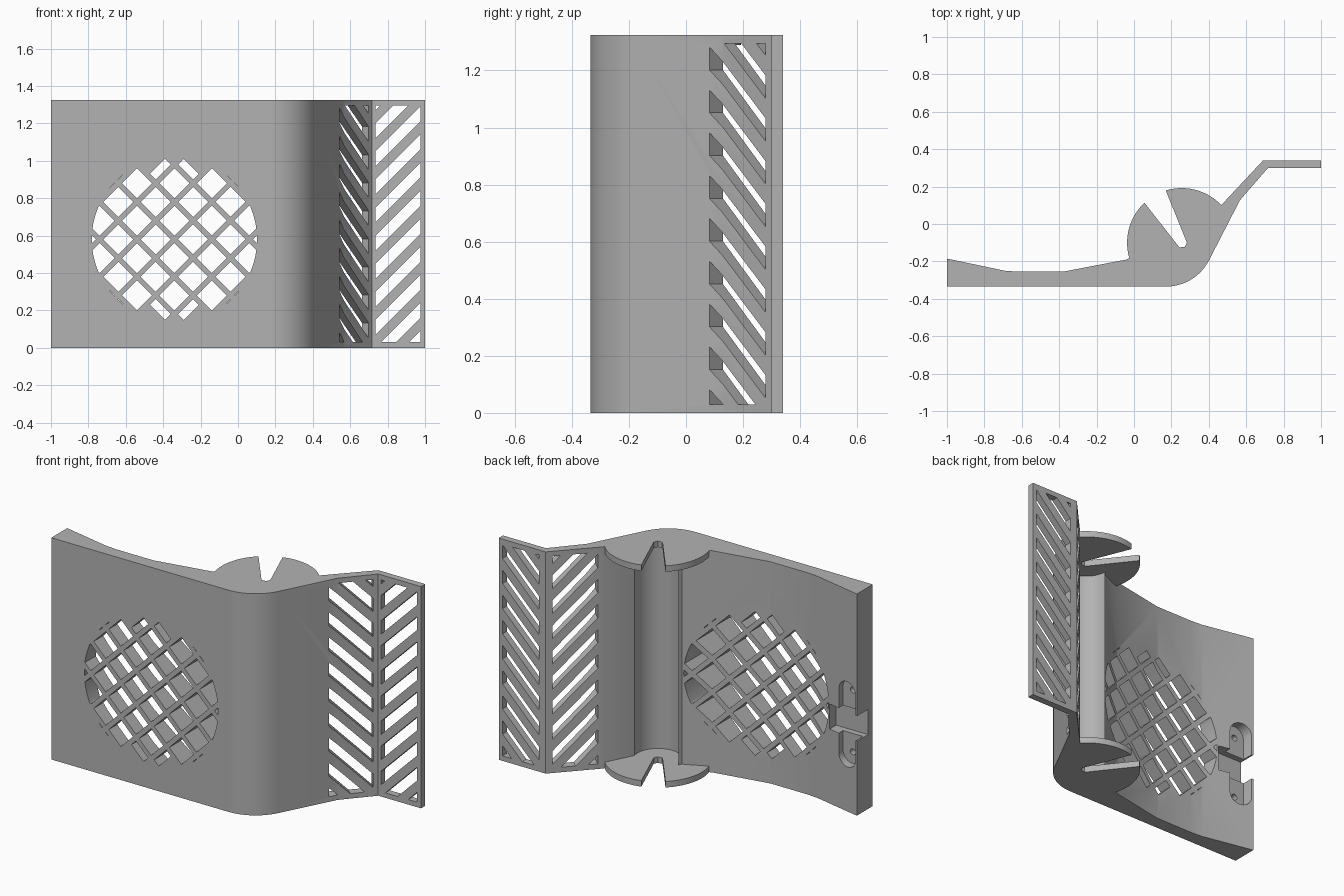
import bpy, bmesh, math
from mathutils import Vector

cube = bpy.data.objects.get("Cube")
if cube:
    bpy.data.objects.remove(cube, do_unlink=True)

HEIGHT = 1.325
PIN = (0.255, -0.10)          # hinge pin axis
CAP = 0.036                   # hinge cap thickness

grey = bpy.data.materials.new("plain_grey")
grey.use_nodes = True
grey.diffuse_color = (0.45, 0.45, 0.45, 1)
grey.node_tree.nodes["Principled BSDF"].inputs["Base Color"].default_value = (0.45, 0.45, 0.45, 1)


def arc(centre, radius, start, end, steps):
    angles = [math.radians(start + (end - start) * i / steps) for i in range(steps + 1)]
    return [(centre[0] + radius * math.cos(a), centre[1] + radius * math.sin(a)) for a in angles]


def prism(target, points, push, planes=()):
    """Add a polygon, clipped by planes (point, outward normal), extruded along push."""
    tmp = bmesh.new()
    tmp.faces.new([tmp.verts.new(p) for p in points])
    for co, no in planes:
        bmesh.ops.bisect_plane(tmp, geom=tmp.verts[:] + tmp.edges[:] + tmp.faces[:], dist=1e-5,
                               plane_co=co, plane_no=no, clear_outer=True)
    if tmp.faces and sum(f.calc_area() for f in tmp.faces) > 1e-5:
        new = bmesh.ops.extrude_face_region(tmp, geom=tmp.faces[:])["geom"]
        bmesh.ops.translate(tmp, vec=push, verts=[g for g in new if isinstance(g, bmesh.types.BMVert)])
        bmesh.ops.recalc_face_normals(tmp, faces=tmp.faces[:])
        mesh = bpy.data.meshes.new("piece")
        tmp.to_mesh(mesh)
        target.from_mesh(mesh)
        bpy.data.meshes.remove(mesh)
    tmp.free()


def to_object(name, bm):
    mesh = bpy.data.meshes.new(name)
    bm.to_mesh(mesh)
    bm.free()
    mesh.materials.append(grey)
    ob = bpy.data.objects.new(name, mesh)
    bpy.context.collection.objects.link(ob)
    return ob


def activate(ob):
    bpy.ops.object.select_all(action='DESELECT')
    ob.select_set(True)
    bpy.context.view_layer.objects.active = ob


def cut(ob, bm):
    cutter = to_object("cutter", bm)
    cutter.hide_render = True
    mod = ob.modifiers.new("cut", 'BOOLEAN')
    mod.operation, mod.solver, mod.object = 'DIFFERENCE', 'EXACT', cutter
    activate(ob)
    bpy.ops.object.modifier_apply(modifier=mod.name)
    bpy.data.objects.remove(cutter, do_unlink=True)


# Bent plate with the hinge groove, as one extruded profile
profile = [(-1, -0.335)]
profile += arc((0.17, -0.075), 0.26, -90, -27, 12)
profile += [(0.567, 0.128), (0.717, 0.30), (1, 0.30), (1, 0.34), (0.69, 0.34), (0.47, 0.105)]
profile += arc(PIN, 0.135, 16, -180, 24)
profile += [(0.11, -0.12), (-0.04, -0.19), (-0.38, -0.255), (-0.62, -0.255), (-0.69, -0.25), (-1, -0.185)]
bm = bmesh.new()
prism(bm, [(x, y, 0) for x, y in profile], (0, 0, HEIGHT))
body = to_object("bent_plate", bm)

# Chevron slots in the slanted and the flat panel
slots = bmesh.new()
limits = [((0, 0, 0.03), (0, 0, -1)), ((0, 0, 1.295), (0, 0, 1))]


def slot_row(origin, along, length, push, first, slope):
    along = Vector(along).normalized() * length
    for k in range(-2, 11):
        z = first + 0.15 * k
        a = Vector((*origin, z))
        b = a + along + Vector((0, 0, slope * length))
        half = Vector((0, 0, 0.04))
        prism(slots, [a - half, b - half, b + half, a + half], push, limits)


slot_row((0.555, 0.071), (0.683, 0.73, 0), 0.25, (-0.095, 0.089, 0), 0.192, -1)
slot_row((0.735, 0.26), (1, 0, 0), 0.24, (0, 0.12, 0), 0.11, 1)
cut(body, slots)

# Round grille: diagonal cells clipped to a circle
grille = bmesh.new()
centre = Vector((-0.34, -0.5, 0.58))
disc = [(centre.x + u, centre.y, centre.z + v) for u, v in arc((0, 0), 0.442, 0, 354.375, 63)]
P, Q = Vector((1, 0, 1)), Vector((-1, 0, 1))
STEP, BAR = 0.2, 0.02


def band(axis, low, high):
    return [(centre + axis * low / 2, -axis), (centre + axis * high / 2, axis)]


def span(i, other):
    """Limits of cell i; the outer cells stop short near the top and bottom."""
    low, high = STEP * i + BAR, STEP * (i + 1) - BAR
    if i == 2 and other >= 1:
        high = 0.48
    if i == -3 and other <= -2:
        low = -0.48
    return low, high


for i in range(-4, 4):
    for j in range(-4, 4):
        if (i, j) in ((2, 2), (-3, -3)):
            continue
        prism(grille, disc, (0, 0.6, 0), band(P, *span(i, j)) + band(Q, *span(j, i)))
cut(body, grille)

# Latch seat on the back: rounded pocket, deeper cross channel, two blind holes
LATCH_X, LATCH_Z = -0.925, 0.52


def latch_cut(outline, floor):
    bm = bmesh.new()
    prism(bm, [(x, floor, z) for x, z in outline], (0, 0.3, 0))
    cut(body, bm)


latch_cut(arc((LATCH_X, LATCH_Z + 0.19), 0.065, 0, 180, 12)
          + arc((LATCH_X, LATCH_Z - 0.19), 0.065, 180, 360, 12), -0.255)
latch_cut([(-1.05, LATCH_Z - 0.075), (-0.79, LATCH_Z - 0.075),
           (-0.79, LATCH_Z + 0.075), (-1.05, LATCH_Z + 0.075)], -0.29)
for side in (-1, 1):
    latch_cut(arc((LATCH_X, LATCH_Z + side * 0.185), 0.018, 0, 330, 11), -0.315)

# Slotted hinge caps at both ends
outline = arc(PIN, 0.292, 44, 107, 14)
outline += [(0.283, -0.10), (0.272, -0.122), (0.245, -0.125), (0.235, -0.115)]
outline += arc(PIN, 0.292, 133, 196, 14)
outline += [(0.05, -0.28), (0.27, -0.285), (0.39, -0.169), (0.48, 0.08)]
parts = [body]
for name, z in (("hinge_cap_bottom", 0), ("hinge_cap_top", HEIGHT - CAP)):
    bm = bmesh.new()
    prism(bm, [(x, y, z) for x, y in outline], (0, 0, CAP))
    parts.append(to_object(name, bm))

for ob in parts:
    activate(ob)
    bpy.ops.object.shade_smooth_by_angle(angle=math.radians(20))
